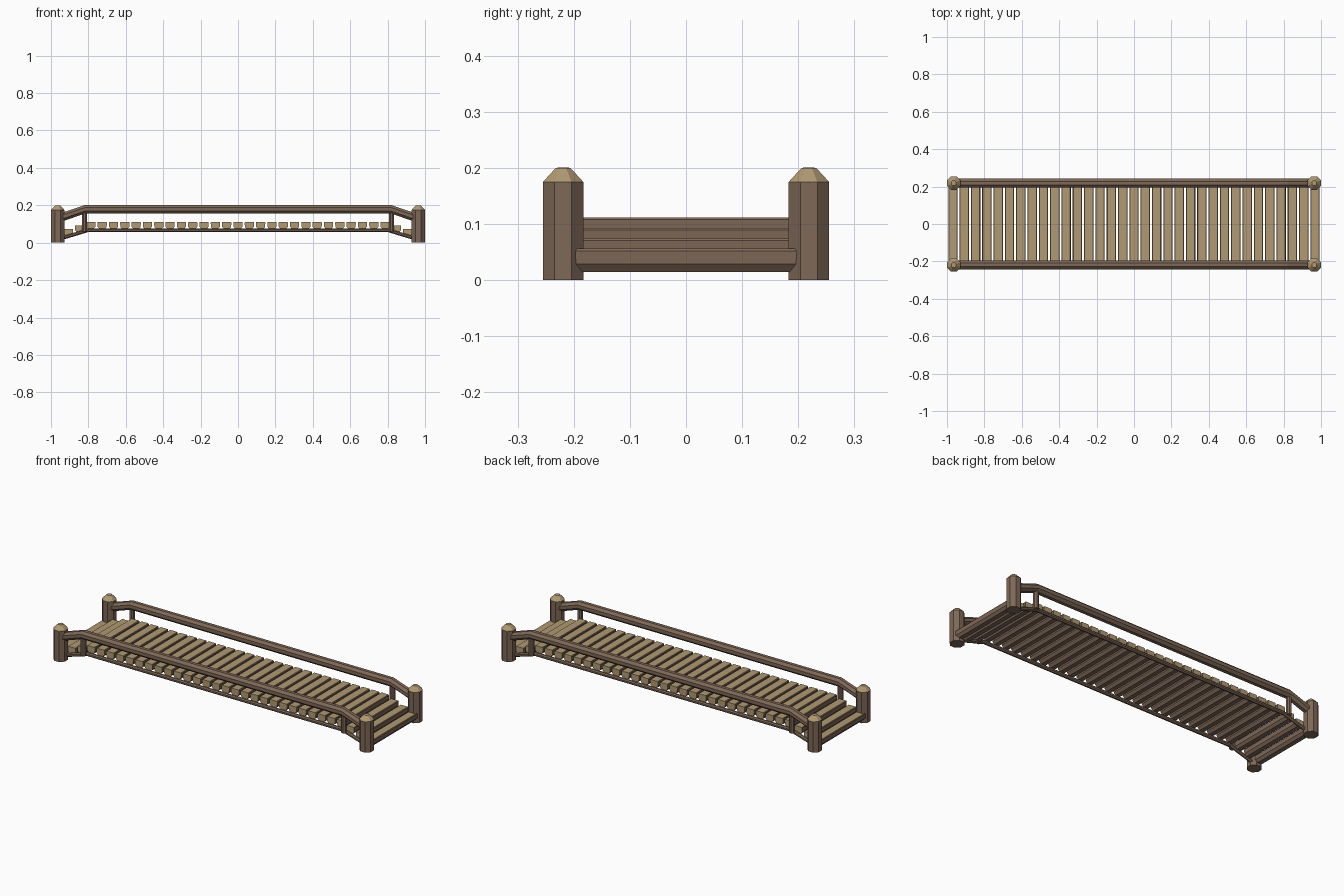
import bpy, bmesh, math

cube = bpy.data.objects.get("Cube")
if cube:
    bpy.data.objects.remove(cube, do_unlink=True)


def material(name, rgb):
    m = bpy.data.materials.new(name)
    m.use_nodes = True
    m.diffuse_color = (*rgb, 1)
    m.node_tree.nodes["Principled BSDF"].inputs["Base Color"].default_value = (*rgb, 1)
    return m


BARK = material("brown_bark", (0.21, 0.14, 0.095))
CUT = material("tan_cut_wood", (0.44, 0.32, 0.17))


def loft(name, rings, is_cut=lambda f: False):
    """Bridge equal-sized rings of points and cap both ends."""
    bm = bmesh.new()
    loops = [[bm.verts.new(p) for p in ring] for ring in rings]
    n = len(loops[0])
    for a, b in zip(loops, loops[1:]):
        for i in range(n):
            j = (i + 1) % n
            bm.faces.new((a[i], a[j], b[j], b[i]))
    bm.faces.new(loops[0])
    bm.faces.new(loops[-1])
    bmesh.ops.recalc_face_normals(bm, faces=bm.faces)
    bm.normal_update()
    for f in bm.faces:
        f.material_index = int(is_cut(f))
    mesh = bpy.data.meshes.new(name)
    bm.to_mesh(mesh)
    bm.free()
    mesh.materials.append(BARK)
    mesh.materials.append(CUT)
    obj = bpy.data.objects.new(name, mesh)
    bpy.context.collection.objects.link(obj)
    return obj


def octagon(apothem):
    r = apothem / math.cos(math.pi / 8)
    return [(r * math.cos(a), r * math.sin(a))
            for a in (math.pi / 8 + k * math.pi / 4 for k in range(8))]


def upright(name, x, y, levels, is_cut=lambda f: False):
    """Vertical eight-sided log from (height, apothem) levels."""
    loft(name, [[(x + u, y + v, z) for u, v in octagon(a)] for z, a in levels], is_cut)


def beam(name, y, path, apothem):
    """Eight-sided log following an x-z path."""
    loft(name, [[(x, y + u, z + v) for u, v in octagon(apothem)] for x, z in path])


def arch(end_x, end_z, bend_x, top_z):
    return [(-end_x, end_z), (-bend_x, top_z), (bend_x, top_z), (end_x, end_z)]


# Side rails, stringers, end posts and rail supports
POST_X, SIDE_Y, BEND_X = 0.964, 0.219, 0.82
for side, sy in (("front", -1), ("back", 1)):
    beam(side + "_handrail", sy * SIDE_Y, arch(POST_X, 0.129, BEND_X, 0.178), 0.023)
    beam(side + "_stringer", sy * 0.207, arch(0.975, 0.014, 0.80, 0.067), 0.010)
    for end, sx in (("right", -1), ("left", 1)):
        upright(f"{side}_{end}_post", sx * POST_X, sy * SIDE_Y,
                [(0, 0.036), (0.175, 0.036), (0.2, 0.013)],
                lambda f: f.calc_center_median().z > 0.18)
        upright(f"{side}_{end}_rail_support", sx * BEND_X, sy * SIDE_Y,
                [(0.06, 0.014), (0.175, 0.014)])

# Deck planks: half logs with flat tops, stepping down at both ends
half = [(0.022, 0), (0.025, -0.004), (0.024, -0.027), (0.013, -0.041)]
profile = half + [(-u, v) for u, v in reversed(half)]
PITCH, LEVEL_END = 0.0605, 13
for i in range(-16, 17):
    top = 0.112 - 0.0187 * max(0, abs(i) - LEVEL_END)
    loft(f"deck_plank_{i + 17}",
         [[(i * PITCH + u, y, top + v) for u, v in profile] for y in (-0.2, 0.2)],
         lambda f: f.normal.z > 0.9 or abs(f.normal.y) > 0.9)
